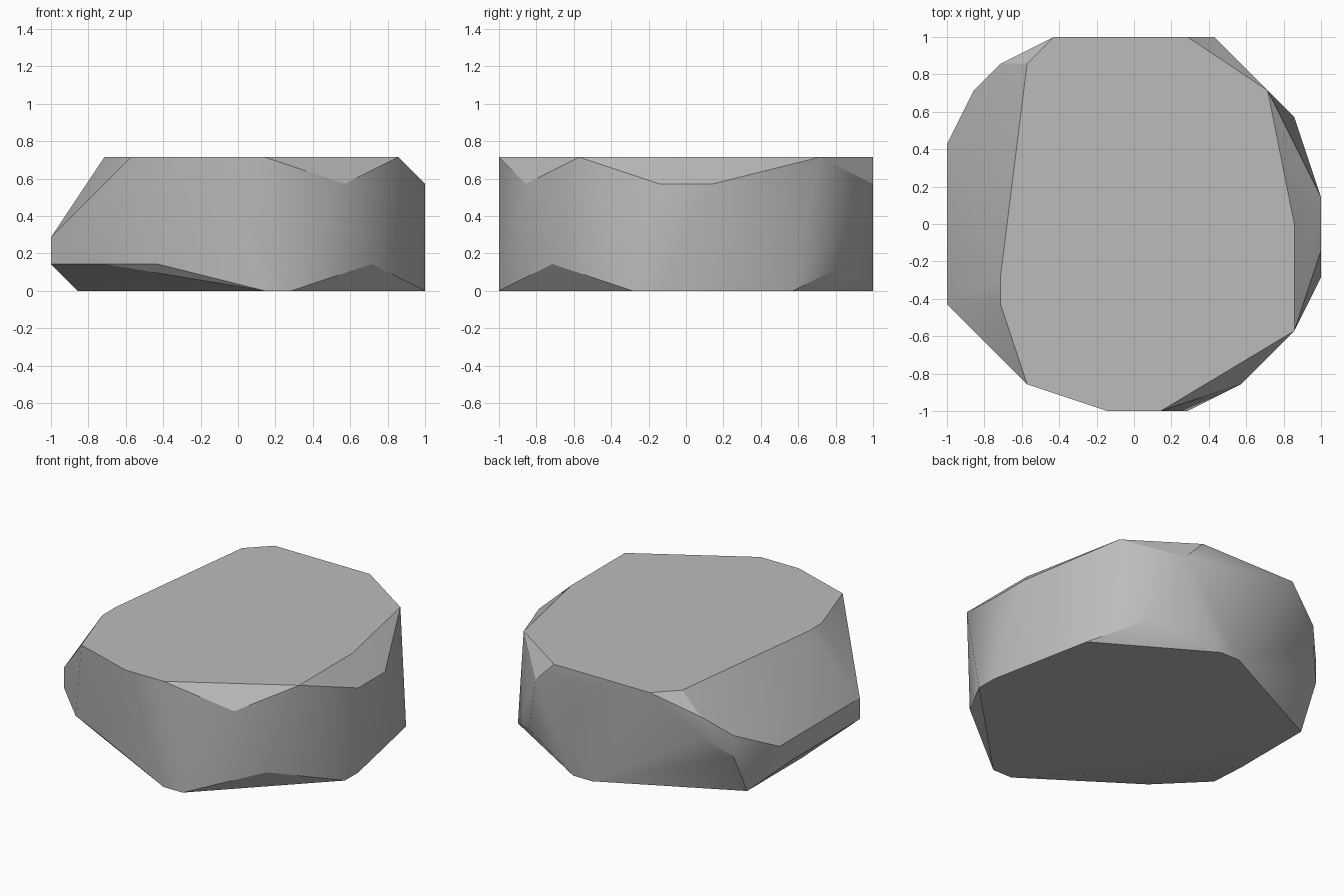
import bpy
import bmesh
import math

default_cube = bpy.data.objects.get("Cube")
if default_cube:
    bpy.data.objects.remove(default_cube, do_unlink=True)

# The boulder is chiselled on a coarse grid of equal steps
STEP = 1 / 7

# Corner positions (x, y) on each horizontal layer, from the ground up
ground = [(1, -7), (2, -7), (7, -2), (7, -1), (6, 4), (1, 7), (0, 7), (-6, 4), (-6, 0)]
foot = [(-7, -3), (-7, 2), (-5, -5), (-3, -6), (5, -5), (4, 6)]
waist = [(-7, -3), (-7, 3), (-6, 5)]
shoulder = [(-6, 5), (-5, 6)]
rim = [(7, -1), (7, 1), (4, -6), (3, 7), (-5, 6)]
plateau = [(-1, -7), (1, -7), (6, -4), (6, 0), (5, 5), (2, 7),
           (-3, 7), (-4, 6), (-5, -2), (-5, -3), (-4, -6)]
layers = [ground, foot, waist, shoulder, rim, plateau]


def make_material(name, color):
    material = bpy.data.materials.new(name)
    material.use_nodes = True
    material.diffuse_color = color
    material.node_tree.nodes["Principled BSDF"].inputs["Base Color"].default_value = color
    return material


def build_boulder(name, layers, material):
    """Wrap a convex skin around the layered corners."""
    bm = bmesh.new()
    for level, corners in enumerate(layers):
        for x, y in corners:
            bm.verts.new((x * STEP, y * STEP, level * STEP))
    bmesh.ops.convex_hull(bm, input=bm.verts[:])

    # Drop corners left inside the skin and merge coplanar facets
    loose = [v for v in bm.verts if not v.link_faces]
    bmesh.ops.delete(bm, geom=loose, context="VERTS")
    bmesh.ops.dissolve_limit(bm, angle_limit=math.radians(0.5),
                             verts=bm.verts[:], edges=bm.edges[:])
    bmesh.ops.recalc_face_normals(bm, faces=bm.faces[:])

    mesh = bpy.data.meshes.new(name)
    bm.to_mesh(mesh)
    bm.free()
    mesh.materials.append(material)
    boulder = bpy.data.objects.new(name, mesh)
    bpy.context.collection.objects.link(boulder)
    return boulder


stone_grey = make_material("stone_grey", (0.5, 0.5, 0.5, 1))
boulder = build_boulder("boulder", layers, stone_grey)

# Soft facets with crisp edges around the flat top and base
bpy.ops.object.select_all(action="DESELECT")
boulder.select_set(True)
bpy.context.view_layer.objects.active = boulder
bpy.ops.object.shade_smooth_by_angle(angle=math.radians(30))
